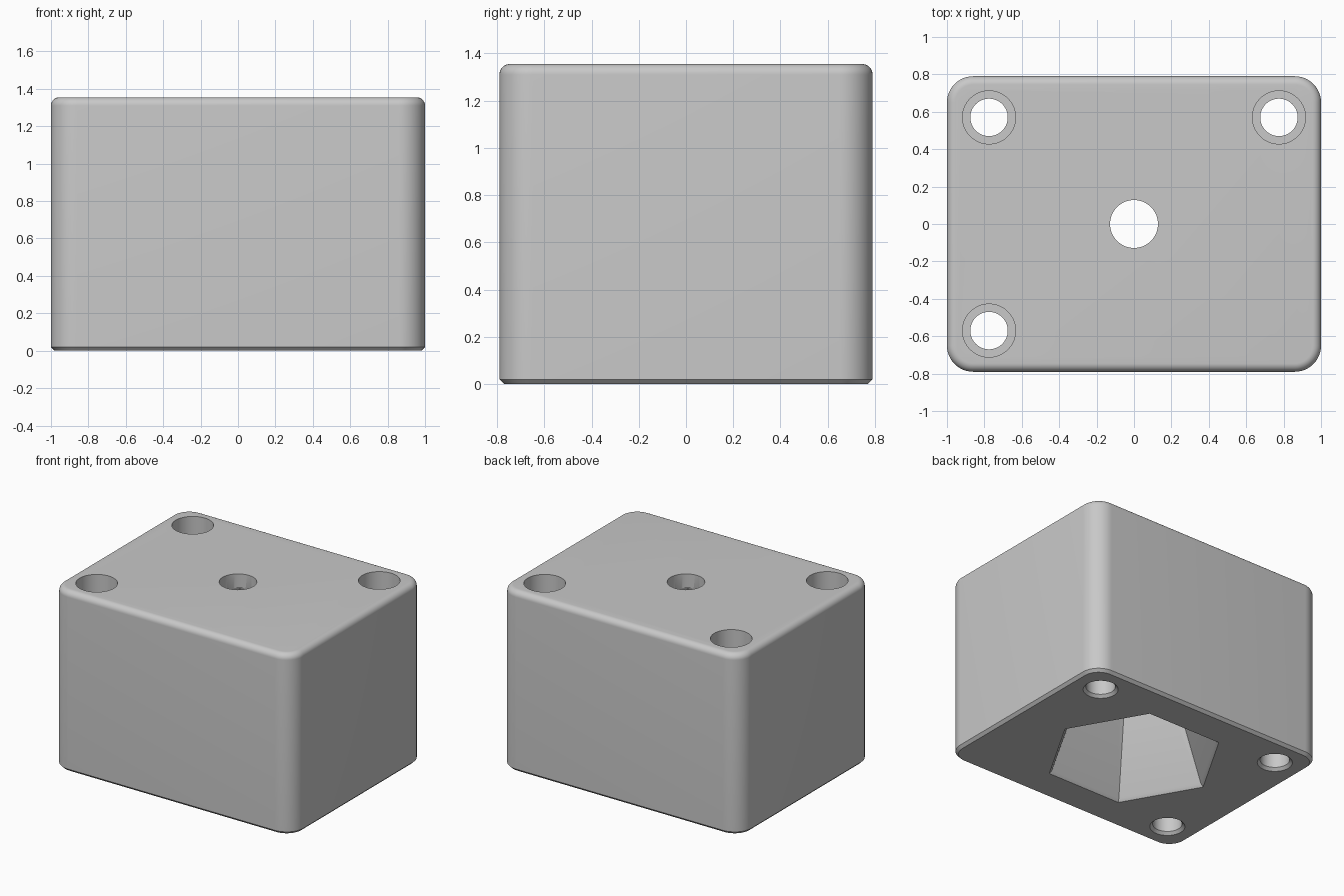
import bpy, bmesh, math

if "Cube" in bpy.data.objects:
    bpy.data.objects.remove(bpy.data.objects["Cube"], do_unlink=True)

HALF_X, HALF_Y, HEIGHT = 1.0, 0.79, 1.355
CORNER, FILLET, CHAMFER = 0.14, 0.045, 0.02

grey = bpy.data.materials.new("plain grey")
grey.use_nodes = True
grey.diffuse_color = (0.58, 0.58, 0.58, 1)
grey.node_tree.nodes["Principled BSDF"].inputs["Base Color"].default_value = grey.diffuse_color


def circle(radius, sides):
    return [(radius * math.cos(math.tau * i / sides), radius * math.sin(math.tau * i / sides))
            for i in range(sides)]


def rounded_rectangle(inset, steps=12):
    radius = CORNER - inset
    points = []
    for quarter, (sx, sy) in enumerate([(1, 1), (-1, 1), (-1, -1), (1, -1)]):
        for i in range(steps + 1):
            a = math.pi / 2 * (quarter + i / steps)
            points.append((sx * (HALF_X - CORNER) + radius * math.cos(a),
                           sy * (HALF_Y - CORNER) + radius * math.sin(a)))
    return points


def stack(name, layers, location=(0, 0, 0)):
    """Closed solid skinned over outlines, each given as (points, z)."""
    bm = bmesh.new()
    rings = [[bm.verts.new((x, y, z)) for x, y in pts] for pts, z in layers]
    n = len(rings[0])
    for low, high in zip(rings, rings[1:]):
        for i in range(n):
            j = (i + 1) % n
            bm.faces.new((low[i], low[j], high[j], high[i]))
    bm.faces.new(rings[0][::-1])
    bm.faces.new(rings[-1])
    mesh = bpy.data.meshes.new(name)
    bm.to_mesh(mesh)
    bm.free()
    mesh.materials.append(grey)
    obj = bpy.data.objects.new(name, mesh)
    obj.location = location
    bpy.context.collection.objects.link(obj)
    return obj


# Block: chamfered foot, straight walls, rounded top edge
layers = [(rounded_rectangle(CHAMFER), 0), (rounded_rectangle(0), CHAMFER)]
for i in range(9):
    a = math.pi / 2 * i / 8
    layers.append((rounded_rectangle(FILLET * (1 - math.cos(a))),
                   HEIGHT - FILLET + FILLET * math.sin(a)))
block = stack("block", layers)

# Tapered six-sided cavity with a chamfered mouth, and the hole above it
cutters = [
    stack("cavity_cutter", [(circle(r, 6), z) for r, z in
                            [(0.635, -0.02), (0.595, 0.02), (0.145, 1.25)]]),
    stack("centre_hole_cutter", [(circle(0.128, 64), z) for z in (1.0, 1.5)]),
]

# Counterbored corner holes, chamfered at the foot
for x, y in [(-0.775, 0.57), (0.775, 0.57), (-0.775, -0.57)]:
    profile = [(0.14, -0.02), (0.1, 0.02), (0.1, 0.85), (0.142, 0.85), (0.142, 1.5)]
    cutters.append(stack("corner_hole_cutter",
                         [(circle(r, 64), z) for r, z in profile], (x, y, 0)))

bpy.context.view_layer.objects.active = block
block.select_set(True)
for cutter in cutters:
    cut = block.modifiers.new(cutter.name, "BOOLEAN")
    cut.operation, cut.solver, cut.object = "DIFFERENCE", "EXACT", cutter
    bpy.context.view_layer.update()
    bpy.ops.object.modifier_apply(modifier=cut.name)
    bpy.data.objects.remove(cutter, do_unlink=True)

# Smooth the round surfaces, keep the edges crisp
bpy.ops.object.select_all(action="DESELECT")
block.select_set(True)
bpy.ops.object.shade_smooth_by_angle(angle=math.radians(25))
